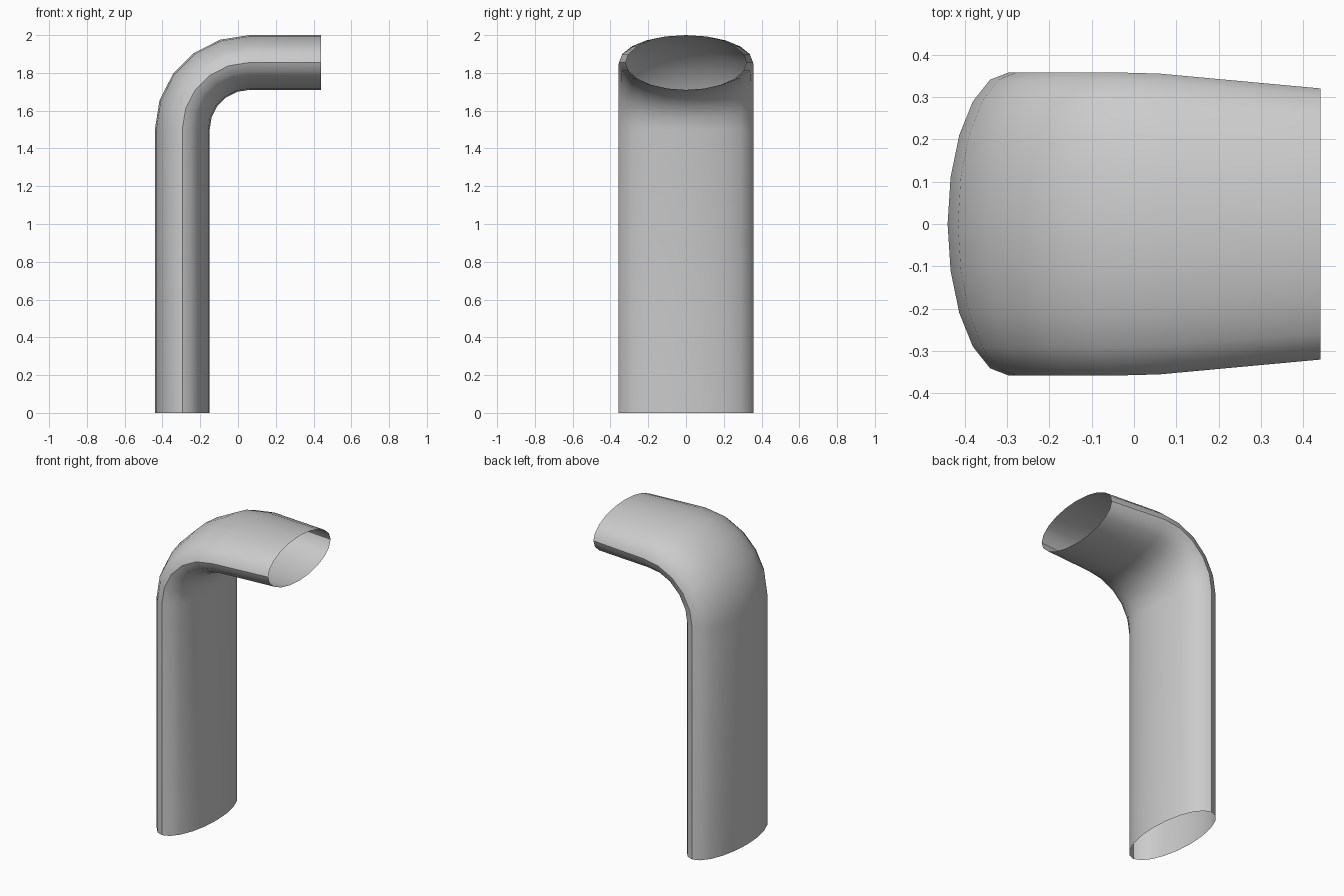
import bpy, bmesh, math
from mathutils import Vector

default = bpy.data.objects.get("Cube")
if default:
    bpy.data.objects.remove(default, do_unlink=True)

SIDES = 20
BEND_STEPS = 5
DEPTH, WIDTH, END_WIDTH = 0.145, 0.358, 0.32   # half sizes of the oval section
BEND_CENTRE = Vector((0.06, 0, 1.5))
BEND_RADIUS = 0.355

# Path stations: centre, bend angle, half width
stations = [(Vector((-0.295, 0, 0)), 0, WIDTH)]
for i in range(BEND_STEPS + 1):
    a = math.pi / 2 * i / BEND_STEPS
    offset = Vector((-math.cos(a), 0, math.sin(a))) * BEND_RADIUS
    stations.append((BEND_CENTRE + offset, a, WIDTH - 0.003 * (i == BEND_STEPS)))
stations.append((Vector((0.44, 0, 1.855)), math.pi / 2, END_WIDTH))


def oval_ring(bm, centre, angle, width):
    outward = Vector((-math.cos(angle), 0, math.sin(angle)))
    ring = []
    for k in range(SIDES):
        t = 2 * math.pi * k / SIDES
        point = centre + outward * DEPTH * math.cos(t)
        point.y = width * math.sin(t)
        ring.append(bm.verts.new(point))
    return ring


# Open bent pipe: bridge each oval to the next
bm = bmesh.new()
rings = [oval_ring(bm, *s) for s in stations]
for low, high in zip(rings, rings[1:]):
    for k in range(SIDES):
        n = (k + 1) % SIDES
        bm.faces.new((low[k], high[k], high[n], low[n]))
bmesh.ops.recalc_face_normals(bm, faces=bm.faces)
mesh = bpy.data.meshes.new("bent_pipe")
bm.to_mesh(mesh)
bm.free()
pipe = bpy.data.objects.new("bent_pipe", mesh)
bpy.context.collection.objects.link(pipe)

# Plain grey finish
grey = bpy.data.materials.new("light_grey")
grey.use_nodes = True
colour = (0.6, 0.6, 0.6, 1)
grey.diffuse_color = colour
grey.node_tree.nodes["Principled BSDF"].inputs["Base Color"].default_value = colour
mesh.materials.append(grey)

# Smooth walls with a crease along the narrow edges
bpy.ops.object.select_all(action='DESELECT')
pipe.select_set(True)
bpy.context.view_layer.objects.active = pipe
bpy.ops.object.shade_smooth_by_angle(angle=math.radians(35))
